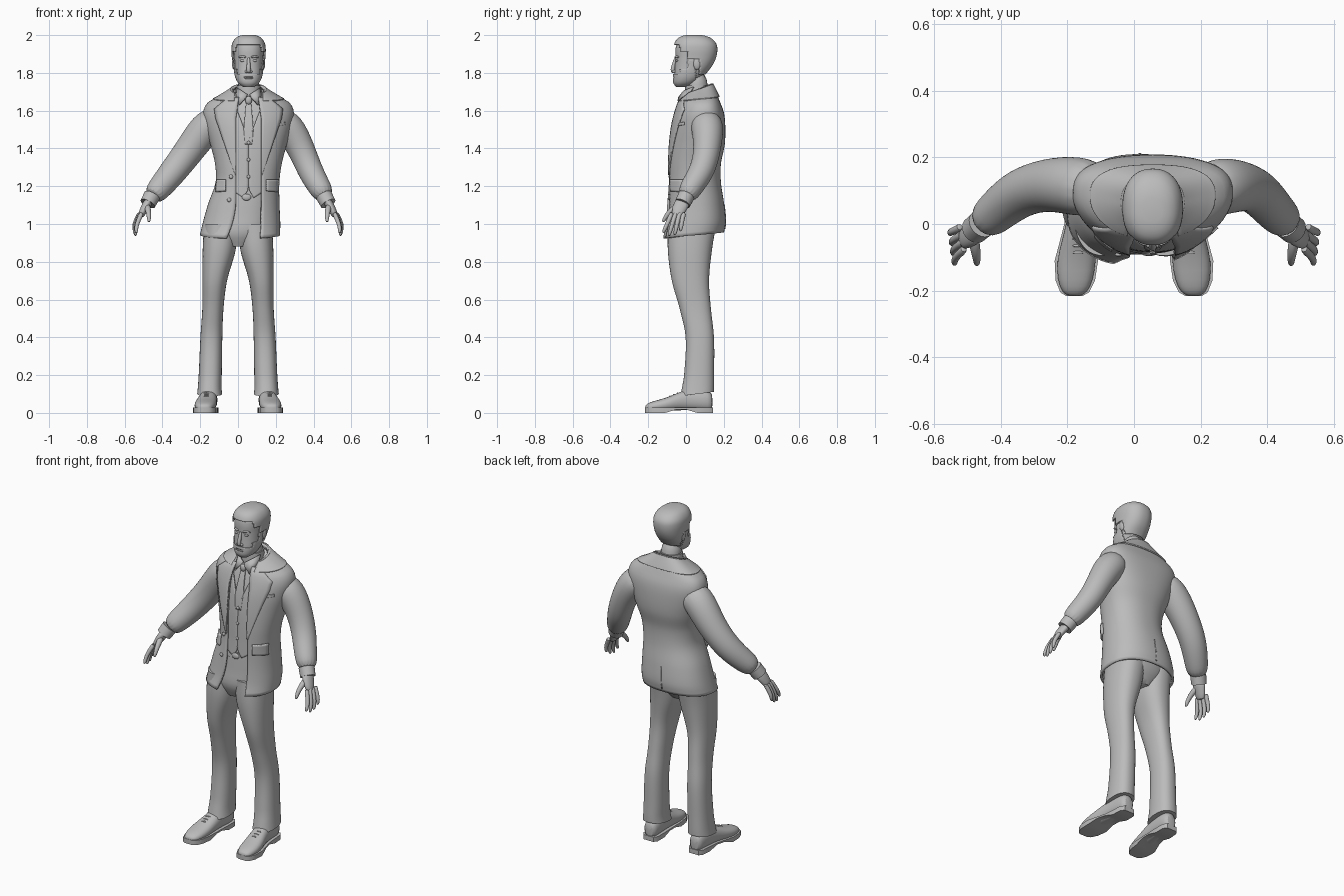
import bpy, bmesh, math
from mathutils import Vector

if "Cube" in bpy.data.objects:
    bpy.data.objects.remove(bpy.data.objects["Cube"])

grey = bpy.data.materials.new("clay_grey")
grey.use_nodes = True
grey.diffuse_color = (0.5, 0.5, 0.5, 1)
grey.node_tree.nodes["Principled BSDF"].inputs["Base Color"].default_value = (0.5, 0.5, 0.5, 1)

MID = 0.056          # the upper body stands a little to one side
POWER = 2.3


def finish(name, bm, thick=0, sub=0):
    bmesh.ops.recalc_face_normals(bm, faces=bm.faces)
    me = bpy.data.meshes.new(name)
    bm.to_mesh(me)
    bm.free()
    me.shade_smooth()
    me.set_sharp_from_angle(angle=math.radians(50))
    me.materials.append(grey)
    ob = bpy.data.objects.new(name, me)
    bpy.context.scene.collection.objects.link(ob)
    if thick:
        mod = ob.modifiers.new("thickness", "SOLIDIFY")
        mod.thickness, mod.offset = thick, 0
    if sub:
        ob.modifiers.new("smooth", "SUBSURF").levels = sub
        ob.modifiers["smooth"].render_levels = sub
    return ob


def skin(name, rows, closed=True, cap=True, thick=0, sub=0, keep=None):
    """Join rows of points into a surface; keep(centre) trims its faces."""
    bm = bmesh.new()
    vs = [[bm.verts.new(p) for p in row] for row in rows]
    n = len(vs[0])
    for a, b in zip(vs, vs[1:]):
        for i in range(n if closed else n - 1):
            j = (i + 1) % n
            bm.faces.new((a[i], a[j], b[j], b[i]))
    if closed and cap:
        bm.faces.new(vs[0])
        bm.faces.new(vs[-1])
    if keep:
        bad = [f for f in bm.faces if not keep(f.calc_center_median())]
        bmesh.ops.delete(bm, geom=bad, context="FACES")
    return finish(name, bm, thick, sub)


def at(table, z):
    """Smoothly interpolate a table of rows keyed by the first column."""
    n = len(table)
    i = max([k for k in range(n - 1) if table[k][0] <= z] or [0])
    a, b = table[i], table[i + 1]
    p, q = table[max(i - 1, 0)], table[min(i + 2, n - 1)]
    h = b[0] - a[0]
    t = min(max((z - a[0]) / h, 0), 1)
    out = []
    for c in range(1, len(a)):
        m0 = (b[c] - p[c]) / (b[0] - p[0]) * h
        m1 = (q[c] - a[c]) / (q[0] - a[0]) * h
        d = b[c] - a[c]
        out.append(a[c] + m0 * t + (3 * d - 2 * m0 - m1) * t * t + (m0 + m1 - 2 * d) * t ** 3)
    return out


def around(table, z, a, lift=0):
    """Point on a lofted body at height z; angle 0 is the front."""
    cx, rx, y0, y1, tilt, bow = at(table, z)
    s, c = math.sin(a), math.cos(a)
    x = (rx + lift) * math.copysign(abs(s) ** (2 / POWER), s)
    y = ((y1 - y0) / 2 + lift) * math.copysign(abs(c) ** (2 / POWER), c)
    return Vector((cx + x, (y0 + y1) / 2 - y + bow * s * s, z - tilt * c))


def angle(table, x, z, lift=0):
    cx, rx = at(table, z)[:2]
    s = max(-1, min(1, (x - cx) / (rx + lift)))
    return math.asin(math.copysign(abs(s) ** (POWER / 2), s))


def span(a, b, n):
    return [a + (b - a) * i / n for i in range(n + 1)]


def loft(name, table, z0, z1, lift=0, rows=30, seg=40, **kw):
    return skin(name, [[around(table, z, 2 * math.pi * i / seg, lift) for i in range(seg)]
                       for z in span(z0, z1, rows)], **kw)


def strip(name, table, left, right, lift, thick=0.008, back=False):
    """Plate lying on a body between two edges of matching (x, z) points."""
    rows = []
    for k in range(len(left) - 1):
        for t in span(0, 1, 6)[(1 if k else 0):]:
            l, r = [Vector(e[k]).lerp(Vector(e[k + 1]), t) for e in (left, right)]
            row = []
            for u in span(0, 1, 6):
                x, z = l.lerp(r, u)
                a = angle(table, x, z, lift)
                row.append(around(table, z, math.pi - a if back else a, lift))
            rows.append(row)
    return skin(name, rows, closed=False, thick=thick)


def tube(name, path, wide=1, sub=1, seg=12):
    """Round tube through (x, y, z, radius) points, widened along y."""
    pts = [Vector(p[:3]) for p in path]
    rows = []
    for i, p in enumerate(pts):
        d = (pts[min(i + 1, len(pts) - 1)] - pts[max(i - 1, 0)]).normalized()
        ref = Vector((0, 1, 0)) if abs(d.y) < 0.9 else Vector((1, 0, 0))
        u = (ref - d * ref.dot(d)).normalized()
        v, r = d.cross(u), path[i][3]
        rows.append([p + u * math.cos(a) * r * wide + v * math.sin(a) * r
                     for a in [2 * math.pi * k / seg for k in range(seg)]])
    return skin(name, rows, sub=sub)


def ball(name, loc, size):
    bm = bmesh.new()
    bmesh.ops.create_uvsphere(bm, u_segments=16, v_segments=10, radius=1)
    bmesh.ops.scale(bm, verts=bm.verts, vec=size)
    bmesh.ops.translate(bm, verts=bm.verts, vec=loc)
    return finish(name, bm)


def flip(pts):
    return [(2 * MID - x, z) for x, z in pts]


# Torso: height, centre, half width, front, back, tilt, bow
TORSO = [(.94, .01, .21, -.125, .2, .017, 0), (1.0, .018, .204, -.11, .208, .01, 0),
         (1.1, .03, .188, -.1, .2, .004, 0), (1.22, .05, .167, -.095, .183, 0, 0),
         (1.32, .055, .175, -.093, .183, 0, 0), (1.42, MID, .2, -.088, .203, 0, .01),
         (1.52, MID, .228, -.075, .206, 0, .02), (1.59, MID, .238, -.058, .198, .002, .025),
         (1.64, MID, .215, -.042, .178, .006, .025), (1.67, MID, .16, -.03, .162, .015, .015),
         (1.71, MID, .085, -.005, .135, .03, 0)]


# Jacket with an open front that flares toward the hem
def jacket_shell(name, z0, z1, lift, gap, thick):
    rows = []
    for z in span(z0, z1, 44):
        f = max(0, (1.13 - z) / 0.19) ** 2
        a0 = angle(TORSO, MID + gap - 0.005 * f, z, lift)
        a1 = angle(TORSO, MID - gap - 0.05 * f, z, lift) + 2 * math.pi
        rows.append([around(TORSO, z, a, lift) for a in span(a0, a1, 56)])
    skin(name, rows, closed=False, thick=thick)


jacket_shell("jacket", .94, 1.71, -.004, .067, .012)
jacket_shell("jacket_collar", 1.66, 1.715, .006, .075, .01)
strip("back_vent", TORSO, [(.012, .96), (.022, 1.1)], [(.018, .96), (.026, 1.1)], .003, .004, True)

inner = [(-.011, 1.27), (-.011, 1.42), (-.011, 1.56), (-.005, 1.6), (.005, 1.69)]
outer = [(-.015, 1.26), (-.07, 1.42), (-.118, 1.56), (-.125, 1.61), (-.05, 1.68)]
strip("right_lapel", TORSO, inner, outer, .005)
strip("left_lapel", TORSO, flip(inner), flip(outer), .005)
strip("breast_pocket", TORSO, [(.19, 1.515), (.19, 1.53)], [(.25, 1.525), (.25, 1.54)], .003)
flap = [(-.065, 1.175), (-.065, 1.235)], [(-.115, 1.17), (-.112, 1.235)]
strip("right_pocket_flap", TORSO, *flap, .006, .012)
strip("left_pocket_flap", TORSO, [(.15, 1.175), (.15, 1.235)], [(.212, 1.17), (.214, 1.235)], .006, .012)

# Shirt, waistcoat and tie
loft("shirt", TORSO, 1.15, 1.7, -.022)
v_edge = [(MID, 1.175), (MID, 1.3), (MID, 1.44), (.02, 1.54), (-.01, 1.62)]
v_side = [(-.035, 1.155), (-.035, 1.3), (-.035, 1.44), (-.035, 1.54), (-.035, 1.62)]
v_edge[0], v_side[0] = (MID - .004, 1.18), (.03, 1.14)
v_side.insert(1, (-.035, 1.18))
v_edge.insert(1, (MID, 1.2))
strip("waistcoat_right", TORSO, v_edge, v_side, -.014, .01)
strip("waistcoat_left", TORSO, flip(v_edge), flip(v_side), -.013, .01)
tie = [(MID - .018, 1.42), (MID - .026, 1.5), (MID - .012, 1.66)]
strip("tie", TORSO, tie, flip(tie), -.012)
ball("tie_knot", (MID, -.032, 1.655), (.018, .012, .022))
for z in (1.43, 1.34, 1.25):
    ball("waistcoat_button", around(TORSO, z, angle(TORSO, MID, z), -.007), (.009, .005, .009))
for x, z in ((-.035, 1.25), (-.045, 1.13)):
    ball("jacket_button", around(TORSO, z, angle(TORSO, x, z), .004), (.011, .006, .011))

# Shirt collar
tube("collar_band", [(MID, .062, 1.64, .068), (MID, .06, 1.69, .066), (MID, .058, 1.735, .062)], sub=0, seg=32)
for s, name in ((-1, "right_collar_wing"), (1, "left_collar_wing")):
    wing = [[(MID + s * .066, .04, 1.725), (MID + s * .035, -.01, 1.705), (MID + s * .006, -.022, 1.685)],
            [(MID + s * .068, .015, 1.68), (MID + s * .05, -.042, 1.63), (MID + s * .014, -.038, 1.67)]]
    skin(name, wing, closed=False, thick=.008)

# Trousers: hips, belt and legs
HIPS = [(.88, 0, .06, -.06, .1, 0, 0), (.95, .005, .15, -.09, .15, 0, 0),
        (1.05, .02, .165, -.085, .17, 0, 0), (1.2, .046, .14, -.075, .16, 0, 0)]
loft("trouser_hips", HIPS, .88, 1.2, rows=14)
loft("belt", HIPS, 1.125, 1.16, .006, rows=3)
ball("belt_buckle", (.045, -.088, 1.142), (.024, .008, .018))
LEG = [(.1, .15, .066, -.03, .148, .012, 0), (.13, .15, .063, -.022, .149, 0, 0),
       (.2, .147, .061, -.01, .149, 0, 0), (.4, .141, .058, -.002, .148, 0, 0),
       (.55, .133, .056, -.033, .132, 0, 0), (.7, .123, .065, -.075, .122, 0, 0),
       (.86, .1, .087, -.096, .137, 0, 0), (1.0, .09, .09, -.095, .16, 0, 0)]

# Shoes: position along y, centre, half width, bottom, top
SHOE = [(-.216, .179, .02, .014, .038), (-.205, .178, .038, .008, .05), (-.17, .176, .054, .006, .064),
        (-.11, .173, .06, .008, .078), (-.05, .164, .053, .012, .104), (0, .157, .047, .014, .125),
        (.06, .153, .045, .012, .128), (.12, .151, .043, .01, .12), (.142, .151, .028, .014, .1)]
for s, side in ((-1, "right"), (1, "left")):
    table = [(r[0], s * r[1]) + r[2:] for r in LEG]
    loft(side + "_trouser_leg", table, .1, 1.0, rows=32)
    upper, sole = [], []
    for y, cx, w, lo, hi in SHOE:
        ring = []
        for k in range(16):
            a = math.pi * k / 8
            c, d = math.cos(a), math.sin(a)
            ring.append((s * cx + w * math.copysign(abs(c) ** .8, c), y,
                         (lo + hi) / 2 + (hi - lo) / 2 * math.copysign(abs(d) ** .9, d)))
        upper.append(ring)
        base = .018 if -.05 <= y < .05 else 0
        e = w + .005
        sole.append([(s * cx + dx * e, y, z) for dx, z in ((-1, base), (1, base), (1, .028), (-1, .028))])
    skin(side + "_shoe", upper, sub=1)
    skin(side + "_sole", sole)
    for y, z in ((-.085, .092), (-.065, .1), (-.045, .108)):
        tube(side + "_lace", [(s * .15, y, z - .008, .004), (s * .168, y, z, .004), (s * .186, y, z - .008, .004)])

# Sleeves
ARMS = {"right": [(-.1, .1, 1.555, .08), (-.17, .115, 1.515, .093), (-.26, .12, 1.385, .08),
                  (-.345, .095, 1.275, .075), (-.41, .04, 1.195, .066), (-.458, -.003, 1.14, .056)],
        "left": [(.2, .1, 1.555, .08), (.27, .115, 1.515, .09), (.335, .115, 1.4, .073),
                 (.38, .09, 1.285, .069), (.425, .035, 1.205, .063), (.466, -.003, 1.138, .055)]}
for side, path in ARMS.items():
    s = -1 if side == "right" else 1
    tube(side + "_sleeve", path, sub=2, seg=16)
    tube(side + "_shirt_cuff", [(s * .455, .002, 1.15, .044), (s * .478, -.018, 1.108, .042)], sub=0, seg=24)
    # Hand: palm, four fingers and a thumb
    tube(side + "_palm", [(s * .467, -.01, 1.13, .024), (s * .485, -.026, 1.1, .024), (s * .502, -.04, 1.07, .021),
                          (s * .518, -.05, 1.035, .016)], wide=1.75)
    for k, drop in enumerate((.085, .1, .095, .075)):
        y, x = -.083 + .022 * k, .517 + .004 * k
        tube(side + "_finger", [(s * (x - .008), y + .01, 1.06, .012), (s * x, y, 1.04, .0125),
                                (s * (x + .02), y - .018 + .004 * k, 1.04 - drop * .5, .0115),
                                (s * (x + .022), y - .034 + .008 * k, 1.04 - drop * .9, .01),
                                (s * (x + .02), y - .038 + .008 * k, 1.036 - drop, .005)])
    tube(side + "_thumb", [(s * .482, -.035, 1.1, .018), (s * .476, -.075, 1.075, .016),
                           (s * .472, -.1, 1.05, .013), (s * .471, -.118, 1.02, .01), (s * .472, -.122, 1.01, .005)])

# Head, hair and beard share one form
HEAD = [(1.728, MID, .024, -.048, .0, 0, 0), (1.745, MID, .047, -.06, .04, 0, 0), (1.77, MID, .062, -.063, .075, 0, 0),
        (1.8, MID, .07, -.061, .1, 0, 0), (1.84, MID, .074, -.058, .13, 0, 0), (1.88, MID, .077, -.056, .148, 0, 0),
        (1.92, MID, .079, -.056, .154, 0, 0), (1.95, MID, .075, -.05, .148, 0, 0),
        (1.975, MID, .06, -.034, .125, 0, 0), (1.988, MID, .04, -.01, .095, 0, 0), (1.993, MID, .02, .015, .07, 0, 0)]
tube("neck", [(MID, .065, 1.66, .058), (MID, .06, 1.73, .056), (MID, .05, 1.8, .056)], seg=20)
loft("head", HEAD, 1.728, 1.993, rows=48)


def hairline(p):
    return p.z > 1.945 or (p.y > -.03 and p.z > 1.91) or (p.y > .005 and p.z > 1.87) or (p.y > .07 and p.z > 1.79)


def beard_area(p):
    mouth = abs(p.x - MID) < .022 and 1.768 < p.z < 1.783
    return p.y < .05 and not mouth and p.z < (1.795 if p.y < -.03 else 1.87 if p.y > .01 else 1.82)


hair = loft("hair", HEAD, 1.728, 1.993, .008, rows=60, seg=64, thick=.008, keep=hairline)
hair.location.z = .004
loft("beard", HEAD, 1.728, 1.993, .003, rows=60, seg=64, thick=.006, keep=beard_area)

# Face
tube("nose", [(MID, -.053, 1.885, .007), (MID, -.062, 1.855, .009), (MID, -.07, 1.825, .012),
              (MID, -.07, 1.81, .013), (MID, -.062, 1.8, .008)])
for z, r in ((1.779, .005), (1.771, .006)):
    tube("lip", [(MID - .022, -.06, z, .002), (MID, -.065, z, r), (MID + .022, -.06, z, .002)])
for s, side in ((-1, "right"), (1, "left")):
    ball(side + "_nostril", (MID + s * .012, -.062, 1.807), (.008, .01, .008))
    ball(side + "_eye", (MID + s * .031, -.047, 1.865), (.014, .008, .007))
    tube(side + "_brow", [(MID + s * x, y, z, .006) for x, y, z in
                          ((.012, -.057, 1.882), (.032, -.053, 1.889), (.055, -.037, 1.882))])
    ball(side + "_ear", (MID + s * .077, .058, 1.85), (.011, .02, .033))
